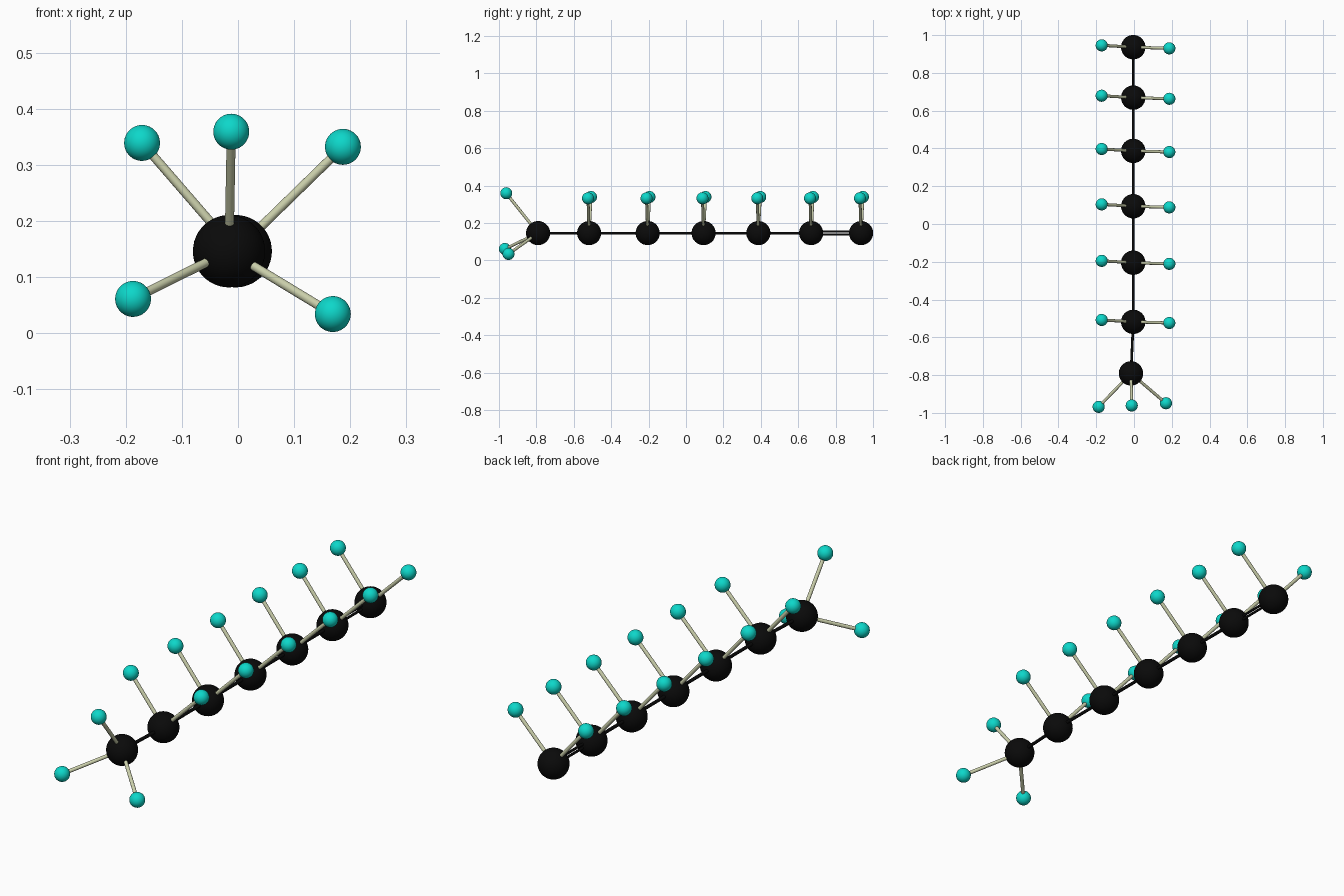
import bpy, bmesh
from mathutils import Vector, Matrix

if "Cube" in bpy.data.objects:
    bpy.data.objects.remove(bpy.data.objects["Cube"])


def material(name, rgb):
    m = bpy.data.materials.new(name)
    m.diffuse_color = (*rgb, 1)
    m.use_nodes = True
    m.node_tree.nodes["Principled BSDF"].inputs["Base Color"].default_value = m.diffuse_color
    return m


BLACK = material("black", (0.003, 0.003, 0.003))
TEAL = material("turquoise", (0.004, 0.68, 0.59))
CREAM = material("pale cream", (0.60, 0.63, 0.41))
R_BIG, R_SMALL = 0.0645, 0.032


def finish(bm, name, mat):
    for f in bm.faces:
        f.smooth = True
    me = bpy.data.meshes.new(name)
    bm.to_mesh(me)
    bm.free()
    me.materials.append(mat)
    bpy.context.collection.objects.link(bpy.data.objects.new(name, me))


def ball(name, centre, radius, mat):
    bm = bmesh.new()
    bmesh.ops.create_icosphere(bm, subdivisions=4, radius=radius,
                               matrix=Matrix.Translation(centre))
    finish(bm, name, mat)


def rod(name, a, b, radius, mat, trim_a, trim_b):
    """Open cylinder from a to b, ends tucked just inside the balls."""
    a, b = Vector(a), Vector(b)
    d = (b - a).normalized()
    a, b = a + d * trim_a, b - d * trim_b
    bm = bmesh.new()
    mat4 = Matrix.Translation((a + b) / 2) @ d.to_track_quat('Z', 'Y').to_matrix().to_4x4()
    bmesh.ops.create_cone(bm, cap_ends=False, segments=20, radius1=radius,
                          radius2=radius, depth=(b - a).length, matrix=mat4)
    finish(bm, name, mat)


def branch(label, root, tip):
    ball("small_ball_" + label, tip, R_SMALL, TEAL)
    rod("stick_" + label, root, tip, 0.008, CREAM, R_BIG * 0.9, R_SMALL * 0.9)


# Spine of large balls, first one slightly off axis
Z = 0.146
spine = [Vector((-0.016, -0.791, Z))]
spine += [Vector((-0.004, y, Z)) for y in (-0.518, -0.205, 0.094, 0.387, 0.669, 0.936)]
for i, c in enumerate(spine):
    ball(f"large_ball_{i}", c, R_BIG, BLACK)

# Single links, then a double link at the back end
t = R_BIG * 0.9
for i in range(5):
    rod(f"link_{i}", spine[i], spine[i + 1], 0.007, BLACK, t, t)
for side, dz in (("lower", -0.0085), ("upper", 0.0085)):
    off = Vector((0, 0, dz))
    rod(f"double_link_{side}", spine[5] + off, spine[6] + off, 0.0055, BLACK, t, t)

# Pair of raised branches on each ball of the chain
for i, c in enumerate(spine[1:], 1):
    branch(f"left_{i}", c, Vector((-0.171, c.y + 0.010, 0.339)))
    branch(f"right_{i}", c, Vector((0.187, c.y - 0.006, 0.332)))

# Three branches fanning out of the front ball
for label, tip in (("front_top", (-0.012, -0.961, 0.359)),
                   ("front_left", (-0.187, -0.968, 0.061)),
                   ("front_right", (0.169, -0.949, 0.034))):
    branch(label, spine[0], Vector(tip))
